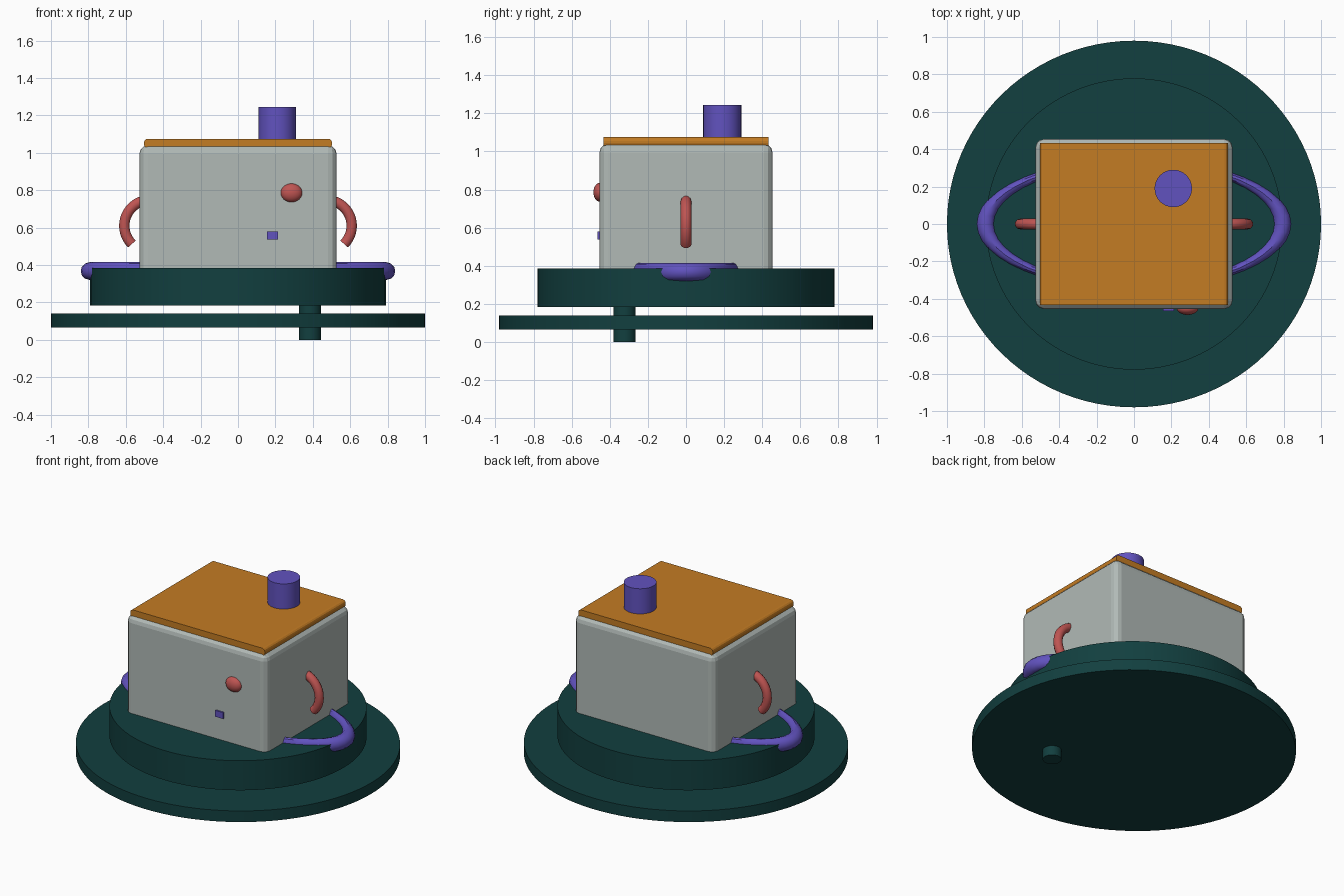
import bpy
import math

if "Cube" in bpy.data.objects:
    bpy.data.objects.remove(bpy.data.objects["Cube"], do_unlink=True)


def material(name, rgb):
    mat = bpy.data.materials.new(name)
    mat.use_nodes = True
    color = (*rgb, 1)
    mat.diffuse_color = color
    mat.node_tree.nodes["Principled BSDF"].inputs["Base Color"].default_value = color
    return mat


teal = material("dark teal", (0.006, 0.05, 0.05))
grey = material("pale grey", (0.44, 0.49, 0.47))
orange = material("orange", (0.55, 0.2, 0.017))
purple = material("purple", (0.12, 0.085, 0.52))
red = material("soft red", (0.52, 0.09, 0.085))


def finish(name, mat, scale=None, smooth=True):
    """Name, scale, colour and shade the active object."""
    obj = bpy.context.object
    obj.name = name
    if scale:
        obj.scale = scale
        bpy.ops.object.transform_apply(location=False, rotation=False, scale=True)
    obj.data.materials.append(mat)
    if smooth:
        bpy.ops.object.shade_smooth_by_angle(angle=math.radians(35))
    return obj


def cylinder(name, mat, x, y, bottom, top, rx, ry, sides=64):
    bpy.ops.mesh.primitive_cylinder_add(
        vertices=sides, radius=1, depth=1, location=(x, y, (bottom + top) / 2))
    return finish(name, mat, (rx, ry, top - bottom))


def box(name, mat, center, size):
    bpy.ops.mesh.primitive_cube_add(size=1, location=center)
    return finish(name, mat, size, smooth=False)


def bevel(obj, width, segments, axis=None):
    """Round all edges, or only those running along one axis."""
    mod = obj.modifiers.new("rounded edges", 'BEVEL')
    mod.width = width
    mod.segments = segments
    if axis is not None:
        weights = obj.data.attributes.new("bevel_weight_edge", 'FLOAT', 'EDGE')
        for edge in obj.data.edges:
            a, b = (obj.data.vertices[i].co for i in edge.vertices)
            weights.data[edge.index].value = float(abs(a[axis] - b[axis]) > 0.01)
        mod.limit_method = 'WEIGHT'


# Stacked round base with an off-centre peg
cylinder("ground_disc", teal, 0, 0, 0.065, 0.14, 1, 0.98, 96)
cylinder("base_drum", teal, 0, 0, 0.185, 0.385, 0.792, 0.779, 96)
cylinder("peg", teal, 0.385, -0.322, 0, 0.2, 0.058, 0.058, 32)

# Body with rounded edges, and a lid rounded along its sides
bevel(box("body", grey, (0, 0, 0.67), (1.054, 0.908, 0.74)), 0.045, 3)
bevel(box("lid", orange, (0, 0, 1.05), (1.006, 0.864, 0.05)), 0.02, 3, axis=1)
cylinder("chimney", purple, 0.21, 0.19, 1.04, 1.245, 0.1, 0.1, 32)

# Squashed ring passing through the body, seen as a loop on each side
bpy.ops.mesh.primitive_torus_add(
    location=(0, 0, 0.368), major_radius=0.794, minor_radius=0.047,
    major_segments=48, minor_segments=12)
finish("side_loops", purple, (1, 0.42, 1))

# Knob and small button on the front
bpy.ops.mesh.primitive_uv_sphere_add(
    segments=32, ring_count=16, radius=1, location=(0.286, -0.45, 0.786))
finish("front_knob", red, (0.058, 0.036, 0.05))
box("front_button", purple, (0.185, -0.447, 0.558), (0.06, 0.036, 0.042))

# Curved side handles, open at the lower end
for side, label in ((1, "left"), (-1, "right")):
    curve = bpy.data.curves.new(label + "_handle", 'CURVE')
    curve.dimensions = '3D'
    curve.bevel_depth = 0.029
    curve.bevel_resolution = 3
    curve.use_fill_caps = True
    spline = curve.splines.new('POLY')
    steps = 20
    spline.points.add(steps)
    for i, point in enumerate(spline.points):
        angle = math.radians(-45 + 145 * i / steps)
        x = 0.47 + 0.138 * math.cos(angle)
        z = 0.61 + 0.138 * math.sin(angle)
        point.co = (side * x, 0, z, 1)
    handle = bpy.data.objects.new(label + "_handle", curve)
    bpy.context.collection.objects.link(handle)
    curve.materials.append(red)
